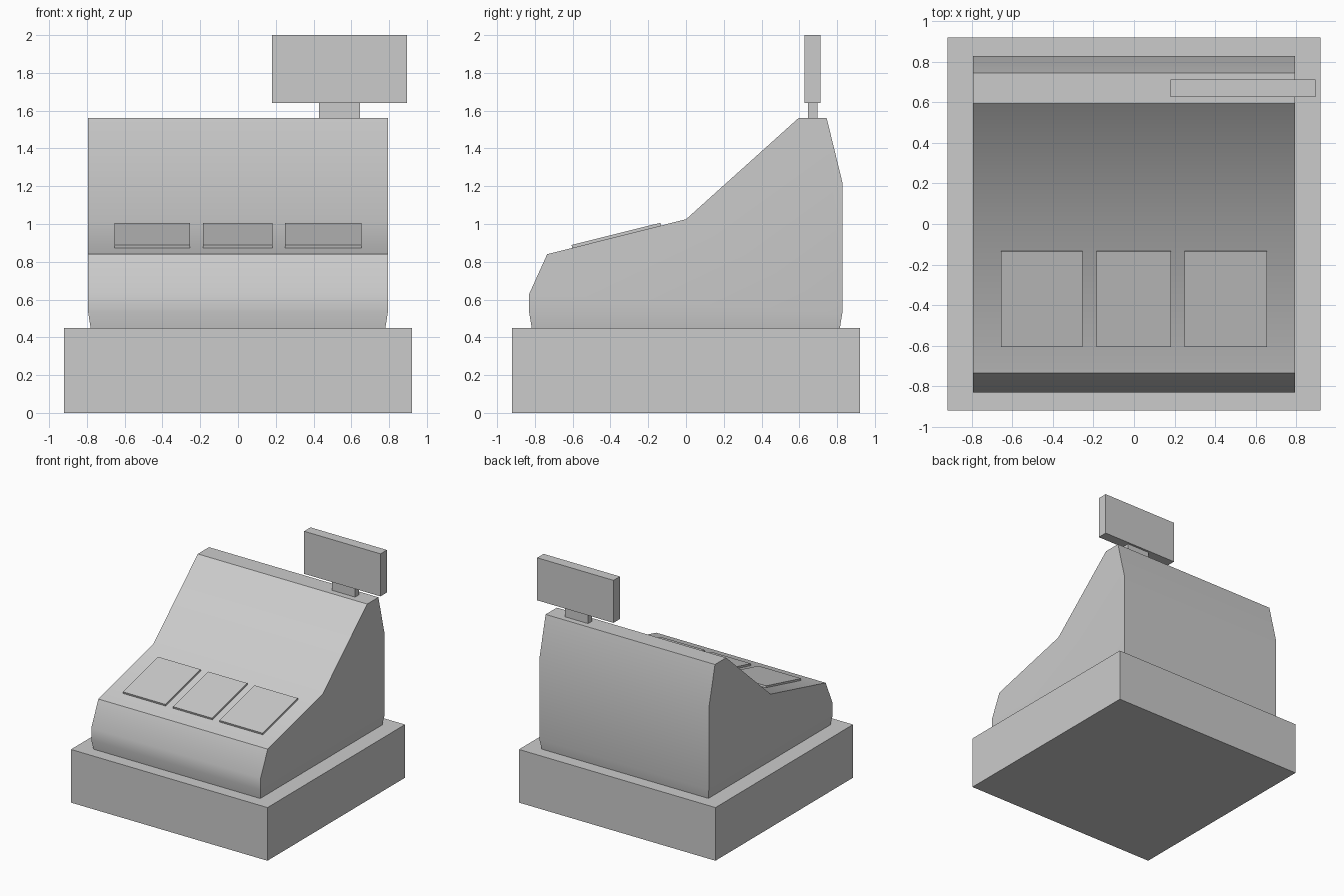
import bpy, bmesh
from mathutils import Vector

if "Cube" in bpy.data.objects:
    bpy.data.objects.remove(bpy.data.objects["Cube"])


def finish(bm, name, smooth=False):
    bmesh.ops.recalc_face_normals(bm, faces=bm.faces)
    mesh = bpy.data.meshes.new(name)
    bm.to_mesh(mesh)
    bm.free()
    obj = bpy.data.objects.new(name, mesh)
    bpy.context.collection.objects.link(obj)
    if smooth:
        bpy.ops.object.select_all(action='DESELECT')
        obj.select_set(True)
        bpy.context.view_layer.objects.active = obj
        bpy.ops.object.shade_smooth_by_angle(angle=0.52)
    return obj


def box(name, x, y, z):
    bm = bmesh.new()
    bmesh.ops.create_cube(bm, size=1)
    lo, hi = Vector((x[0], y[0], z[0])), Vector((x[1], y[1], z[1]))
    for v in bm.verts:
        v.co = (lo + hi) / 2 + v.co * (hi - lo)
    return finish(bm, name)


def extrude_profile(profile, x0, x1):
    """Side profile (y, z) swept along x."""
    bm = bmesh.new()
    face = bm.faces.new([bm.verts.new((x0, y, z)) for y, z in profile])
    res = bmesh.ops.extrude_face_region(bm, geom=[face], use_keep_orig=True)
    for v in res["geom"]:
        if isinstance(v, bmesh.types.BMVert):
            v.co.x = x1
    return bm


# Drawer base
box("drawer_base", (-0.92, 0.92), (-0.92, 0.92), (0, 0.45))

# Housing: swept side profile with a slightly tapered foot
profile = [(-0.83, 0.53), (-0.83, 0.63), (-0.735, 0.84), (0, 1.025),
           (0.595, 1.56), (0.745, 1.56), (0.828, 1.22), (0.828, 0.53)]
bm = extrude_profile(profile, -0.793, 0.793)
bm.faces.ensure_lookup_table()
bottom = min(bm.faces, key=lambda f: f.calc_center_median().z)
res = bmesh.ops.extrude_face_region(bm, geom=[bottom])
for v in res["geom"]:
    if isinstance(v, bmesh.types.BMVert):
        v.co = (v.co.x * 0.984, v.co.y * 0.984, 0.45)
if bottom.is_valid:
    bmesh.ops.delete(bm, geom=[bottom], context='FACES_ONLY')
finish(bm, "housing", smooth=True)

# Key pads lying on the sloped deck
pad = [(-0.60, 0.865), (-0.606, 0.889), (-0.136, 1.006), (-0.13, 0.985)]
for i, (x0, x1) in enumerate([(-0.655, -0.255), (-0.185, 0.182), (0.25, 0.655)]):
    finish(extrude_profile(pad, x0, x1), f"key_pad_{i + 1}")

# Customer display on its post
box("display_post", (0.43, 0.645), (0.645, 0.695), (1.55, 1.645))
box("display_screen", (0.18, 0.895), (0.627, 0.713), (1.64, 2.0))
